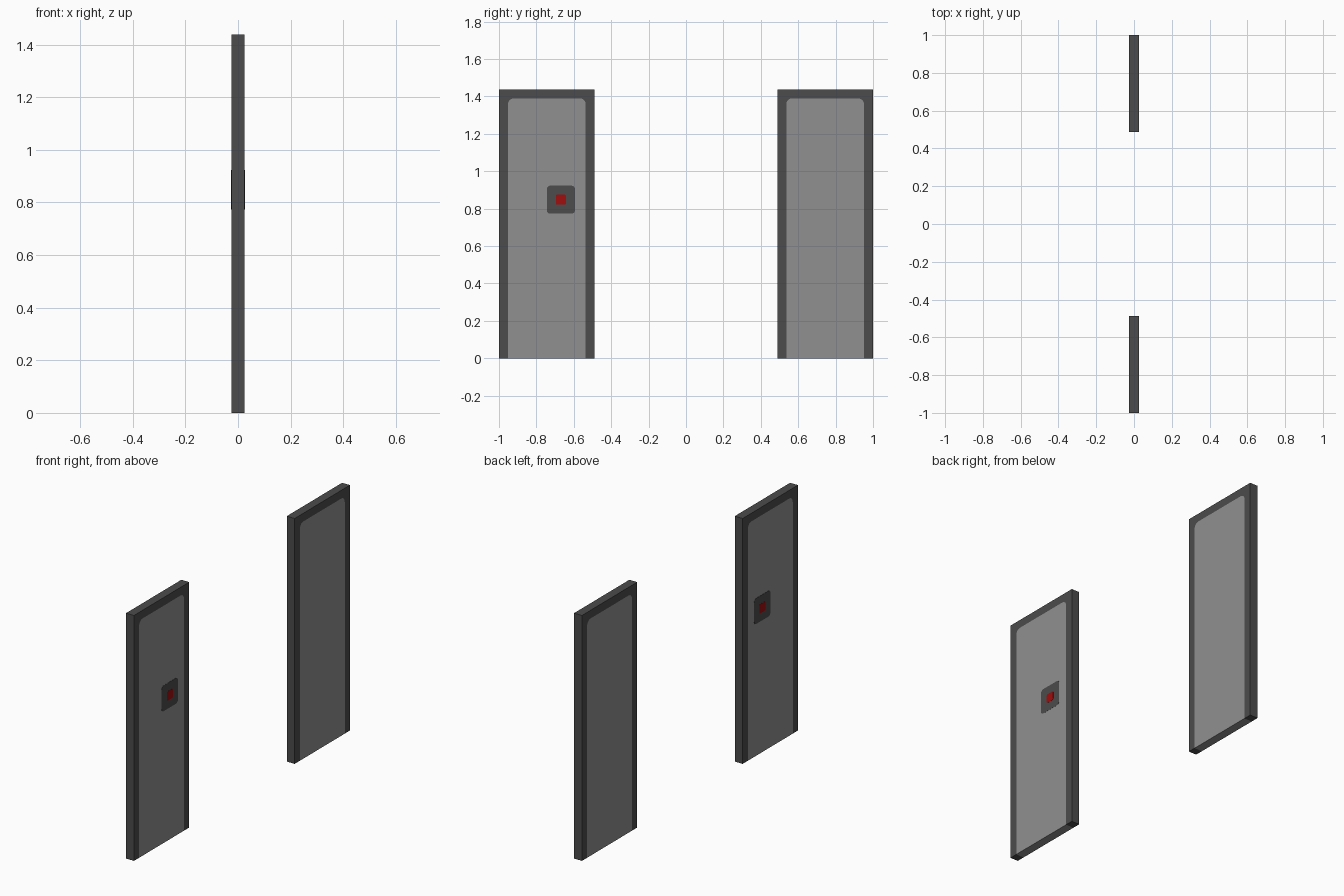
import bpy, bmesh, math

if "Cube" in bpy.data.objects:
    bpy.data.objects.remove(bpy.data.objects["Cube"])

T = 0.0255            # half thickness of the doors
H = 1.438             # door height


def material(name, rgb):
    m = bpy.data.materials.new(name)
    m.diffuse_color = (*rgb, 1)
    m.use_nodes = True
    m.node_tree.nodes["Principled BSDF"].inputs["Base Color"].default_value = m.diffuse_color
    return m


FRAME = material("dark grey", (0.072, 0.072, 0.072))
PANEL = material("mid grey", (0.28, 0.28, 0.28))
RED = material("red", (0.35, 0.004, 0.004))


def arc(cy, cz, r, start, n=5):
    """Quarter circle in the yz plane, counter-clockwise from start degrees."""
    return [(cy + r * math.cos(math.radians(start + 90 * i / n)),
             cz + r * math.sin(math.radians(start + 90 * i / n))) for i in range(n + 1)]


def rounded(cy, cz, h, r):
    """Rounded square outline."""
    d = h - r
    return (arc(cy + d, cz + d, r, 0) + arc(cy - d, cz + d, r, 90)
            + arc(cy - d, cz - d, r, 180) + arc(cy + d, cz - d, r, 270))


def slab(name, outline, half, mat):
    """Extrude a yz outline from x = -half to x = half."""
    bm = bmesh.new()
    face = bm.faces.new([bm.verts.new((-half, y, z)) for y, z in outline])
    out = bmesh.ops.extrude_face_region(bm, geom=[face], use_keep_orig=True)
    moved = [v for v in out["geom"] if isinstance(v, bmesh.types.BMVert)]
    bmesh.ops.translate(bm, verts=moved, vec=(2 * half, 0, 0))
    bmesh.ops.recalc_face_normals(bm, faces=bm.faces)
    me = bpy.data.meshes.new(name)
    bm.to_mesh(me)
    bm.free()
    me.materials.append(mat)
    ob = bpy.data.objects.new(name, me)
    bpy.context.collection.objects.link(ob)
    return ob


# Two doors: arched frame with a flush panel
for side, y0 in (("left", -1.0), ("right", 0.488)):
    y1 = y0 + 0.512
    a, b, top, r = y0 + 0.048, y1 - 0.048, H - 0.048, 0.032
    opening = ([(b, 0)] + arc(b - r, top - r, r, 0)
               + arc(a + r, top - r, r, 90) + [(a, 0)])
    slab(side + "_door_frame", opening + [(y0, 0), (y0, H), (y1, H), (y1, 0)], T, FRAME)
    slab(side + "_door_panel", opening, T, PANEL)

# Lock plate and red button, showing on both faces of one door
slab("lock_plate", rounded(-0.669, 0.848, 0.075, 0.018), T + 0.001, FRAME)
slab("lock_button", rounded(-0.669, 0.848, 0.027, 0.007), T + 0.002, RED)
